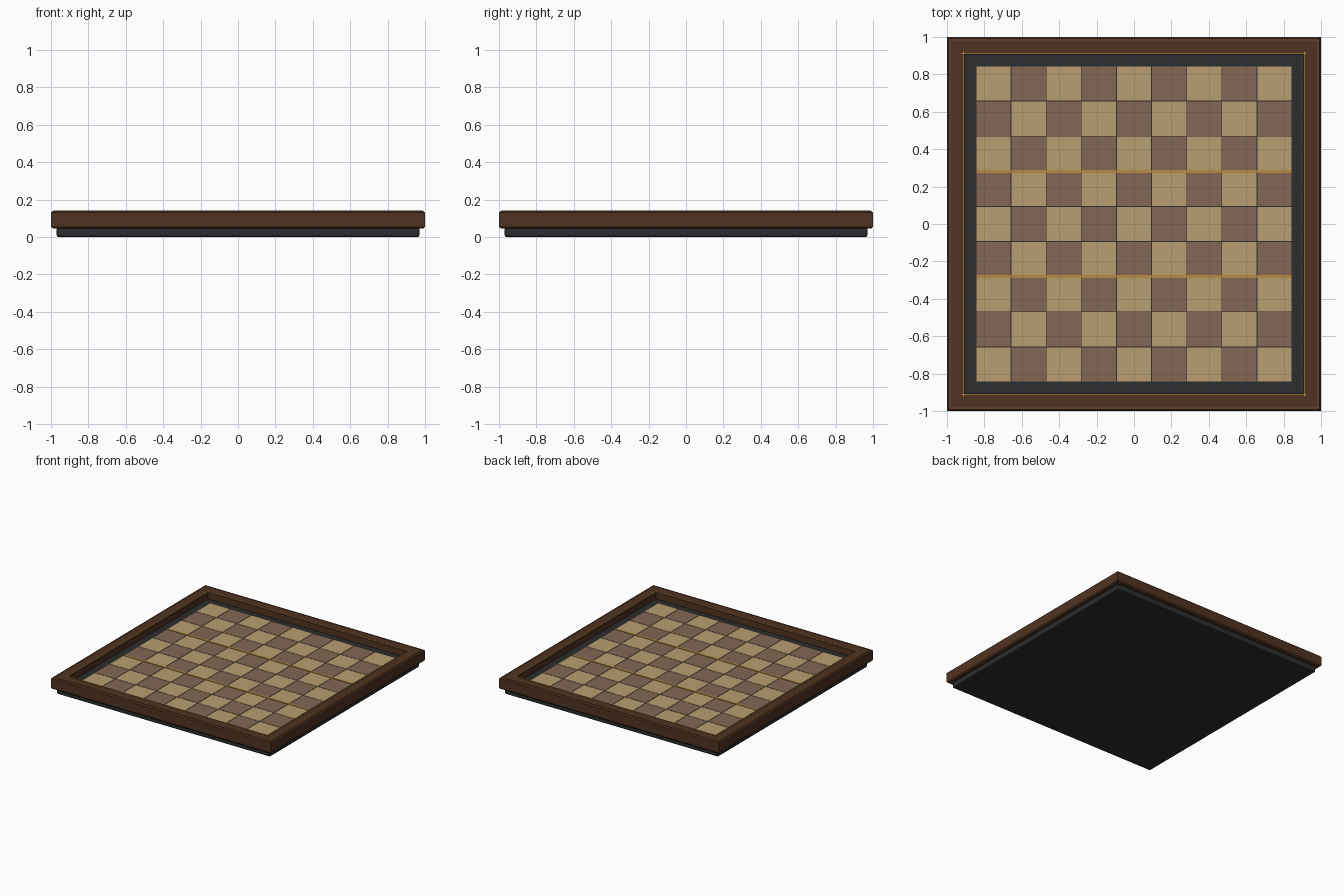
import bpy, bmesh

if "Cube" in bpy.data.objects:
    bpy.data.objects.remove(bpy.data.objects["Cube"])


def material(name, rgb):
    """Flat colour given as 0-255 values, stored as linear."""
    lin = [((c / 255 + 0.055) / 1.055) ** 2.4 for c in rgb]
    m = bpy.data.materials.new(name)
    m.diffuse_color = (*lin, 1)
    m.use_nodes = True
    m.node_tree.nodes["Principled BSDF"].inputs["Base Color"].default_value = m.diffuse_color
    return m


WALNUT = material("walnut brown", (80, 51, 33))
EDGE = material("light brown trim", (118, 76, 44))
GOLD = material("brass gold", (182, 139, 66))
CHARCOAL = material("charcoal", (44, 45, 46))
LIGHT = material("light maple", (186, 159, 114))
DARK = material("dull brown", (131, 103, 85))


def finish(name, bm, mats):
    bmesh.ops.recalc_face_normals(bm, faces=bm.faces)
    me = bpy.data.meshes.new(name)
    bm.to_mesh(me)
    bm.free()
    for m in mats:
        me.materials.append(m)
    ob = bpy.data.objects.new(name, me)
    bpy.context.collection.objects.link(ob)
    return ob


def add_box(bm, x0, x1, y0, y1, z0, z1, index=0):
    verts = bmesh.ops.create_cube(bm, size=1)["verts"]
    for v in verts:
        v.co.x = x1 if v.co.x > 0 else x0
        v.co.y = y1 if v.co.y > 0 else y0
        v.co.z = z1 if v.co.z > 0 else z0
    for f in {f for v in verts for f in v.link_faces}:
        f.material_index = index


def bevel(ob, width, segments=2):
    mod = ob.modifiers.new("rounded edges", "BEVEL")
    mod.width, mod.segments = width, segments


def square_ring(name, inner, outer, z0, z1, mat, chamfer=0.0):
    """Square frame made by carrying a cross-section round four corners."""
    c = chamfer
    profile = [(inner, z0), (outer - c, z0), (outer, z0 + c),
               (outer, z1 - c), (outer - c, z1), (inner + c / 2, z1),
               (inner, z1 - c / 2)]
    if not c:
        profile = [(inner, z0), (outer, z0), (outer, z1), (inner, z1)]
    bm = bmesh.new()
    loops = [[bm.verts.new((sx * r, sy * r, z)) for r, z in profile]
             for sx, sy in ((1, 1), (-1, 1), (-1, -1), (1, -1))]
    n = len(profile)
    for k in range(4):
        a, b = loops[k], loops[(k + 1) % 4]
        for i in range(n):
            j = (i + 1) % n
            bm.faces.new((a[i], a[j], b[j], b[i]))
    return finish(name, bm, [mat])


# Plinth under the board
bm = bmesh.new()
add_box(bm, -0.97, 0.97, -0.97, 0.97, 0, 0.05)
bevel(finish("base", bm, [CHARCOAL]), 0.01)

# Dark bed that carries the tiles
bm = bmesh.new()
add_box(bm, -0.91, 0.91, -0.91, 0.91, 0.045, 0.082)
finish("bed", bm, [CHARCOAL])

# Raised wooden border and its thin outer trim line
square_ring("frame", 0.905, 1.0, 0.045, 0.139, WALNUT, 0.009)
square_ring("outer_trim", 0.981, 0.987, 0.136, 0.142, EDGE)

# Gold inlay bars round the opening, crossing at the corners
bm = bmesh.new()
for s in (-1, 1):
    lo, hi = sorted((s * 0.9085, s * 0.9145))
    add_box(bm, -0.921, 0.921, lo, hi, 0.136, 0.1415)
    add_box(bm, lo, hi, -0.921, 0.921, 0.136, 0.1415)
finish("inner_gold_inlay", bm, [GOLD])

# Nine by nine checkered tiles with narrow gaps
N, HALF, GAP = 9, 0.845, 0.002
STEP = 2 * HALF / N
bm = bmesh.new()
for i in range(N):
    for j in range(N):
        x, y = -HALF + i * STEP, -HALF + j * STEP
        add_box(bm, x + GAP, x + STEP - GAP, y + GAP, y + STEP - GAP,
                0.078, 0.09, (i + j) % 2)
finish("tiles", bm, [LIGHT, DARK])

# Two gold strips dividing the board into thirds
bm = bmesh.new()
for y in (-STEP * 1.5, STEP * 1.5):
    add_box(bm, -HALF, HALF, y - 0.008, y + 0.008, 0.08, 0.094)
finish("gold_dividers", bm, [GOLD])
